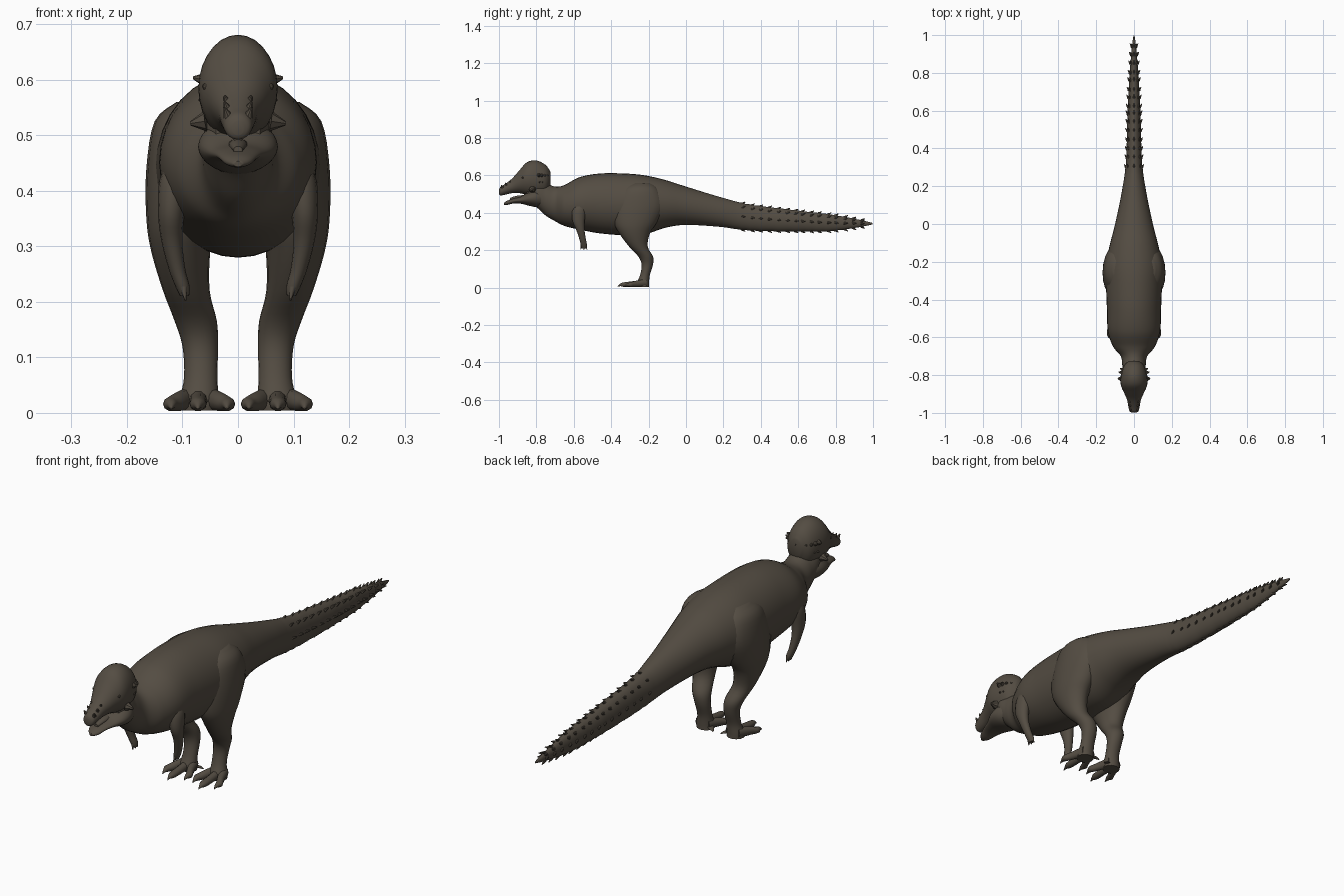
import bpy
import bmesh
import math
from mathutils import Vector

UNIT = 0.01  # all tables below are in hundredths

default_cube = bpy.data.objects.get("Cube")
if default_cube:
    bpy.data.objects.remove(default_cube)

# Single hide colour
hide = bpy.data.materials.new("brown hide")
hide.use_nodes = True
hide_colour = (0.088, 0.073, 0.055, 1)
hide.diffuse_color = hide_colour
shader = hide.node_tree.nodes["Principled BSDF"]
shader.inputs["Base Color"].default_value = hide_colour
shader.inputs["Roughness"].default_value = 0.9


def finish(name, bm, angle=50):
    """Turn a bmesh into a smooth shaded object."""
    bmesh.ops.recalc_face_normals(bm, faces=bm.faces)
    mesh = bpy.data.meshes.new(name)
    bm.to_mesh(mesh)
    bm.free()
    mesh.materials.append(hide)
    obj = bpy.data.objects.new(name, mesh)
    bpy.context.collection.objects.link(obj)
    bpy.ops.object.select_all(action='DESELECT')
    obj.select_set(True)
    bpy.context.view_layer.objects.active = obj
    bpy.ops.object.shade_smooth_by_angle(angle=math.radians(angle))
    return obj


def smooth_rows(rows, steps):
    """Catmull-Rom interpolation of table rows."""
    rows = [Vector(row) for row in rows]
    result = []
    for i in range(len(rows) - 1):
        b, c = rows[i], rows[i + 1]
        a = rows[max(i - 1, 0)]
        d = rows[min(i + 2, len(rows) - 1)]
        for s in range(steps):
            t = s / steps
            result.append(b + (c - a) * (t / 2)
                          + (a * 2 - b * 5 + c * 4 - d) * (t * t / 2)
                          + (b * 3 - a - c * 3 + d) * (t ** 3 / 2))
    return result + [rows[-1]]


def add_loft(bm, rings, v_axis, sides):
    """Skin rings of (centre, half width, half height)."""
    loops = []
    for centre, wide, high in rings:
        loop = []
        for k in range(sides):
            a = math.tau * k / sides
            offset = Vector((wide * math.cos(a), 0, 0)) + v_axis * (high * math.sin(a))
            loop.append(bm.verts.new((centre + offset) * UNIT))
        loops.append(loop)
    for one, two in zip(loops, loops[1:]):
        for k in range(sides):
            n = (k + 1) % sides
            bm.faces.new((one[k], one[n], two[n], two[k]))
    bm.faces.new(loops[0])
    bm.faces.new(loops[-1])


UP = Vector((0, 0, 1))
ALONG = Vector((0, 1, 0))


def trunk(name, rows, steps=4, sides=28, ripple=None):
    """Loft along y from rows of (y, top, bottom, half width)."""
    bm = bmesh.new()
    rings = []
    for y, top, bottom, wide in smooth_rows([r for r in rows], steps):
        gain = ripple(y) if ripple else 1
        rings.append((Vector((0, y, (top + bottom) / 2)),
                      max(wide, 0.1) * gain, max((top - bottom) / 2, 0.1) * gain))
    add_loft(bm, rings, UP, sides)
    return finish(name, bm)


def limb(name, rows, side, v_axis, steps=4, sides=16):
    """Loft of (x, y, z, half width, half depth), mirrored by side."""
    bm = bmesh.new()
    add_limb(bm, rows, side, v_axis, steps, sides)
    return finish(name, bm)


def catmull_pair(rows, steps):
    """Interpolate five-column rows as a position and a radius pair."""
    places = smooth_rows([r[:3] for r in rows], steps)
    radii = smooth_rows([r[3:] for r in rows], steps)
    return zip(places, radii)


def add_limb(bm, rows, side, v_axis, steps, sides):
    rings = [(Vector((p.x * side, p.y, p.z)), max(r[0], 0.1), max(r[1], 0.1))
             for p, r in catmull_pair(rows, steps)]
    add_loft(bm, rings, v_axis, sides)


def add_spike(bm, place, direction, radius, length):
    """Small blunt cone rooted at a place."""
    direction = Vector(direction).normalized()
    matrix = direction.to_track_quat('Z', 'Y').to_matrix().to_4x4()
    matrix.translation = (Vector(place) + direction * (length / 2)) * UNIT
    bmesh.ops.create_cone(bm, cap_ends=True, segments=8, radius1=radius * UNIT,
                          radius2=radius * UNIT / 5, depth=length * UNIT, matrix=matrix)


# Neck, torso and tail in one skin, with shallow bands on the tail
BAND = 4.5
TAIL_START = 27
body_rows = [
    (-85, 55, 46, 4), (-80, 58, 43, 6), (-75, 56, 38.5, 6.2), (-70, 54, 35.5, 7),
    (-65, 54.8, 33, 11), (-57, 59, 31, 13.8), (-46, 61, 29, 14.3), (-33, 61, 28, 14.8),
    (-22, 60, 28.5, 15), (-11, 57.5, 32, 12.8), (0, 54, 33.5, 10), (18, 48.5, 32.5, 6.3),
    (34, 44.5, 30.5, 4.2), (61, 41, 30, 3.4), (78, 39, 30.3, 2.4), (92, 36.4, 32.2, 1.3),
    (99.8, 34.6, 33.8, 0.3)]


def tail_bands(y):
    if y < TAIL_START:
        return 1
    return 0.98 + 0.05 * (((y - TAIL_START) / BAND) % 1)


trunk("body_and_tail", body_rows, 9, 32, tail_bands)

# Tail scutes on the top, bottom and both flanks
bm = bmesh.new()
tail_rows = smooth_rows(body_rows, 12)
for i in range(1, 16):
    y = TAIL_START + i * BAND
    row = min(tail_rows, key=lambda r: abs(r[0] - y))
    mid, half = (row[1] + row[2]) / 2, (row[1] - row[2]) / 2
    for x, z in ((0, 1), (0, -1), (1, 0), (-1, 0), (.7, .7), (-.7, .7)):
        root = (x * row[3] * 0.9, row[0] - 1, mid + z * half * 0.93)
        add_spike(bm, root, (x, 1.6, z), 0.8, 2.3)
finish("tail_scutes", bm, 30)

# Domed skull with narrow snout
trunk("skull", [
    (-72.5, 62, 55, 2.5), (-75, 65.5, 50, 5.5), (-80, 68, 48.5, 6.9), (-85, 67, 49.5, 7),
    (-89, 62.8, 50.5, 5.4), (-93, 58.3, 50.5, 3.7), (-97, 55.2, 49.6, 2.9),
    (-99.2, 53.8, 49.2, 2.3), (-99.9, 52.5, 50, 1)])

# Open lower jaw and tongue
trunk("lower_jaw", [
    (-75, 52, 43, 5), (-80, 53, 43, 7), (-84, 51.5, 43.8, 6.9), (-88, 48.8, 44.8, 5.2),
    (-92, 47.7, 45, 3.8), (-95.5, 46.5, 44.2, 2.5), (-97.3, 45.3, 44.3, 0.8)])
trunk("tongue", [(-84, 49.5, 47, 2), (-90, 49.2, 47, 1.6), (-94, 48, 46.6, 0.8)], sides=12)

# Knobs round the rear of the skull, horns on cheeks and snout
bm = bmesh.new()
for i in range(-5, 6):
    a = i * 0.27
    out = Vector((math.sin(a), math.cos(a), 0))
    add_spike(bm, (out.x * 6.1, -80 + out.y * 5.4, 59.5 + abs(i) * 0.1),
              (out.x, out.y, 0.15), 1.3, 2.2)
    add_spike(bm, (out.x * 5.4, -79.5 + out.y * 4.6, 56.5), (out.x, out.y, -0.1), 0.9, 1.9)
for side in (1, -1):
    add_spike(bm, (side * 5.8, -82, 52.5), (side, 0.1, -0.15), 1.9, 2.8)
    add_spike(bm, (side * 5.2, -87, 58.5), (side, -0.4, 0.4), 1.3, 1.3)
    for i in range(4):
        add_spike(bm, (side * 1.8, -98 + i * 2.2, 53.4 + i * 1.1), (side * 0.4, -0.5, 1), 0.9, 1.8)
finish("skull_knobs", bm, 30)

for side, label in ((1, "left"), (-1, "right")):
    # Eye under a brow
    bm = bmesh.new()
    bmesh.ops.create_uvsphere(bm, u_segments=12, v_segments=8, radius=0.9 * UNIT)
    bmesh.ops.translate(bm, verts=bm.verts, vec=Vector((side * 5.1, -87.5, 56.8)) * UNIT)
    finish(label + "_eye", bm)

    # Leg: thigh, shin and ankle
    limb(label + "_leg", [
        (8, -24, 56, 3, 5), (9, -24.5, 52.5, 6, 10), (9.6, -25, 44, 6.9, 13.5),
        (10.2, -27, 35, 6.3, 11.5), (10.3, -27.5, 29, 5.3, 8.2), (9.3, -25.5, 22, 4.2, 5),
        (7.6, -21.5, 16.5, 3.8, 3.9), (6.8, -20.7, 12, 3.2, 3), (6.7, -22, 6.5, 3, 2.6),
        (7, -23, 2.5, 3.5, 3.3), (7, -23, 0.4, 3.5, 3.3)], side, ALONG, 4, 20)

    # Foot: three splayed toes, each with a claw, and a rear toe
    bm = bmesh.new()
    for tip, reach in ((2, -33), (7.2, -36.5), (12, -33)):
        near = 7 + (tip - 7) * 0.3
        mid = 7 + (tip - 7) * 0.75
        add_limb(bm, [(near, -21, 2.6, 1.8, 2.2), (mid, -27, 2, 1.6, 1.7),
                      (tip, reach + 3.5, 1.6, 1.5, 1.3), (tip, reach + 1.6, 1.5, 0.8, 0.8),
                      (tip, reach, 0.7, 0.1, 0.2)], side, UP, 3, 10)
    add_limb(bm, [(6, -23, 2, 1.6, 1.7), (3.5, -21.5, 1.6, 1.2, 1.2),
                  (1.8, -20.5, 0.7, 0.2, 0.3)], side, ALONG, 3, 10)
    finish(label + "_foot", bm)

    # Arm hanging from the shoulder
    limb(label + "_arm", [
        (10.6, -56, 46, 1.5, 2.5), (11.4, -57, 42, 2.7, 3.8), (12, -57.5, 36, 2.4, 3.4),
        (11.9, -56.5, 31, 1.9, 2.3), (11, -55.3, 26, 1.5, 1.8), (10, -54.6, 22.8, 1.3, 1.7),
        (9.6, -54.5, 21, 0.8, 1.2)], side, ALONG, 4, 14)

    # Fingers
    bm = bmesh.new()
    for i in (-1, 0, 1):
        add_spike(bm, (side * 9.8, -54.6 + i * 1.1, 22.6), (side * -0.15, i * 0.25, -1), 0.7, 2.4)
    finish(label + "_fingers", bm)
